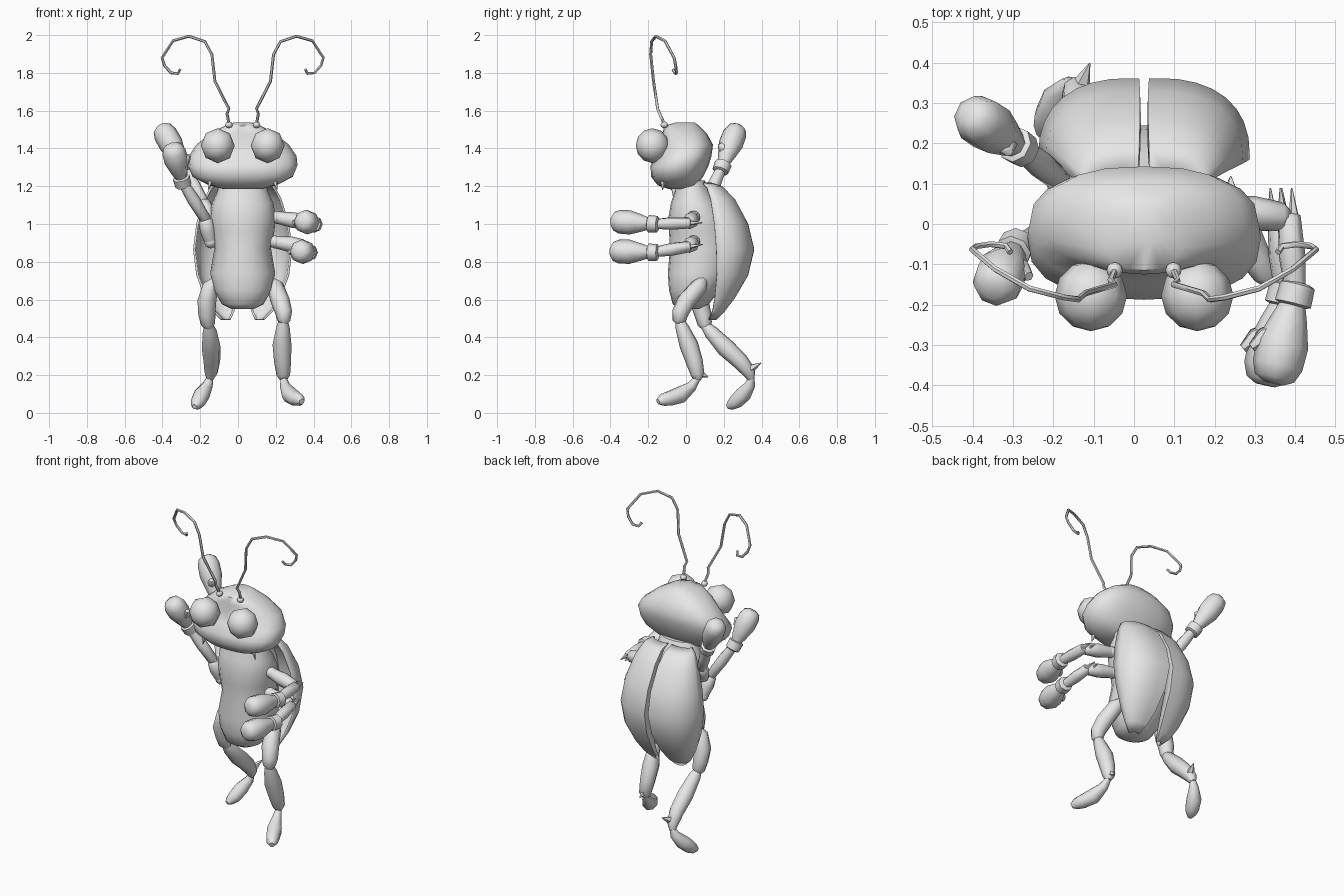
import bpy, bmesh, math
from mathutils import Vector

if "Cube" in bpy.data.objects:
    bpy.data.objects.remove(bpy.data.objects["Cube"])

CX = 0.025  # symmetry plane of head and body

grey = bpy.data.materials.new("plain_grey")
grey.diffuse_color = (0.8, 0.8, 0.8, 1)
grey.use_nodes = True
grey.node_tree.nodes["Principled BSDF"].inputs["Base Color"].default_value = grey.diffuse_color


def finish(bm, name, angle=55):
    bmesh.ops.recalc_face_normals(bm, faces=bm.faces)
    mesh = bpy.data.meshes.new(name)
    bm.to_mesh(mesh)
    bm.free()
    obj = bpy.data.objects.new(name, mesh)
    bpy.context.collection.objects.link(obj)
    mesh.materials.append(grey)
    bpy.ops.object.select_all(action='DESELECT')
    obj.select_set(True)
    bpy.context.view_layer.objects.active = obj
    bpy.ops.object.shade_smooth_by_angle(angle=math.radians(angle))
    return obj


def skin(bm, rings, closed=True):
    """Bridge rows of points with quads; closed rows get end caps."""
    rows = [[bm.verts.new(p) for p in r] for r in rings]
    n = len(rows[0])
    for a, b in zip(rows, rows[1:]):
        for i in range(n if closed else n - 1):
            j = (i + 1) % n
            bm.faces.new((a[i], a[j], b[j], b[i]))
    if closed:
        bm.faces.new(rows[0][::-1])
        bm.faces.new(rows[-1])


def spow(v, e):
    return math.copysign(abs(v) ** e, v)


def stacked(name, sections, power, n=20):
    """Horizontal rounded sections: (z, half width, front y, back y)."""
    bm = bmesh.new()
    rings = []
    for z, w, f, b in sections:
        ring = []
        for i in range(n):
            t = 2 * math.pi * i / n
            ring.append((CX + w * spow(math.cos(t), 2 / power),
                         (f + b) / 2 + (b - f) / 2 * spow(math.sin(t), 2 / power), z))
        rings.append(ring)
    skin(bm, rings)
    return finish(bm, name)


def tube(name, points, n=8, angle=55):
    """Round limb through (x, y, z, radius) points."""
    bm = bmesh.new()
    ps = [Vector(p[:3]) for p in points]
    side = None
    rings = []
    for i, p in enumerate(ps):
        d = (ps[min(i + 1, len(ps) - 1)] - ps[max(i - 1, 0)]).normalized()
        if side is None:
            side = d.orthogonal()
        side = (side - d * side.dot(d)).normalized()
        up = d.cross(side)
        r = points[i][3]
        rings.append([p + r * (math.cos(2 * math.pi * k / n) * side
                               + math.sin(2 * math.pi * k / n) * up) for k in range(n)])
    skin(bm, rings)
    return finish(bm, name, angle)


def ball(name, center, scale, u=8, v=6, angle=55):
    bm = bmesh.new()
    bmesh.ops.create_uvsphere(bm, u_segments=u, v_segments=v, radius=1)
    for vert in bm.verts:  # poles face front and back
        x, y, z = vert.co
        vert.co = (center[0] + x * scale[0], center[1] - z * scale[1], center[2] + y * scale[2])
    return finish(bm, name, angle)


# Head with a wide muzzle
stacked("head", [
    (1.185, .10, -.09, .02), (1.205, .18, -.15, .06), (1.25, .265, -.185, .09),
    (1.31, .29, -.188, .12), (1.36, .285, -.145, .135), (1.42, .245, -.12, .143),
    (1.48, .17, -.125, .11), (1.52, .095, -.115, .07), (1.538, .045, -.05, .045)], 2.5)

# Torso and abdomen
stacked("body", [
    (.55, .06, -.03, .07), (.575, .11, -.07, .12), (.65, .153, -.09, .18),
    (.74, .172, -.096, .23), (.87, .15, -.085, .245), (.96, .168, -.09, .235),
    (1.04, .175, -.092, .21), (1.11, .163, -.08, .17), (1.17, .135, -.06, .13),
    (1.23, .12, -.05, .10)], 2.1)

# Wing covers: (z, outer half width, front y, back y, inner gap)
COVER = [
    (1.215, .13, .09, .13, .02), (1.195, .165, .11, .19, .016), (1.13, .20, .13, .255, .014),
    (1.0, .24, .15, .325, .014), (.865, .257, .16, .357, .016), (.73, .24, .163, .325, .022),
    (.61, .195, .152, .255, .035), (.54, .155, .14, .20, .05), (.495, .11, .12, .155, .07)]
for s, label in ((-1, "right"), (1, "left")):
    bm = bmesh.new()
    rows = []
    for z, w, f, b, g in COVER:
        rows.append([(CX + s * (g + (w - g) * math.cos(t) ** .8), f + (b - f) * math.sin(t) ** .8, z)
                     for t in [max(0, math.pi / 2 * k / 8) if k < 8 else math.pi / 2 - 1e-6
                               for k in range(9)]])
    # turn the inner edge in towards the body
    for row, (z, w, f, b, g) in zip(rows, COVER):
        row.append((CX + s * g, b - .3 * (b - f), z))
    skin(bm, rows, closed=False)
    cover = finish(bm, label + "_wing_cover", 45)
    mod = cover.modifiers.new("thickness", 'SOLIDIFY')
    mod.thickness = .012
    mod.offset = 0

# Eyes, antennae and cheek spikes
ANTENNA = [
    (.098, -.115, 1.53), (.108, -.14, 1.585), (.098, -.15, 1.61), (.172, -.172, 1.755),
    (.188, -.187, 1.897), (.225, -.182, 1.966), (.31, -.16, 1.994), (.394, -.112, 1.97),
    (.452, -.063, 1.88), (.44, -.055, 1.84), (.405, -.05, 1.80), (.368, -.055, 1.797),
    (.357, -.07, 1.818)]
for s, label in ((-1, "right"), (1, "left")):
    ball(label + "_eye", (CX + s * .132, -.178, 1.415), (.09, .088, .092))
    ball(label + "_antenna_base", (CX + s * .073, -.115, 1.525), (.02, .02, .018))
    tube(label + "_antenna", [(CX + s * (x - CX), y, z, .008) for x, y, z in ANTENNA], 6)
    tube(label + "_cheek_spike", [(CX + s * .17, -.12, 1.23, .016), (CX + s * .183, -.125, 1.18, .002)], 5)


def arm(name, shoulder, elbow, cuff, tip, thumb):
    """Upper arm, forearm, cuff, mitten hand with thumb, elbow spikes."""
    s, e, c, t = map(Vector, (shoulder, elbow, cuff, tip))
    th = Vector(thumb)
    ball(name + "_shoulder", s, (.035, .035, .035))
    tube(name + "_upper", [(*s, .032), (*s.lerp(e, .5), .042), (*s.lerp(e, .9), .036), (*e, .02)])
    tube(name + "_forearm", [(*e.lerp(s, .1), .02), (*e, .03), (*e.lerp(c, .5), .034), (*c, .026)])
    d = (t - c).normalized()
    tube(name + "_cuff", [(*(c - d * .03), .03), (*(c - d * .024), .044),
                          (*(c + d * .024), .046), (*(c + d * .03), .03)])
    tube(name + "_hand", [(*c.lerp(t, .08), .03), (*c.lerp(t, .28), .046), (*c.lerp(t, .55), .064),
                          (*c.lerp(t, .8), .063), (*c.lerp(t, .94), .05), (*t, .025)])
    k = c.lerp(t, .4)
    tube(name + "_thumb", [(*k, .03), (*(k + th * .05 + d * .02), .027),
                           (*(k + th * .075 + d * .045), .012)], 6)
    back = (e - c).normalized()
    for off in (-.012, .016):
        p = e + th * off
        tube(name + "_elbow_spike", [(*p, .014), (*(p + back * .075), .002)], 5)


arm("left_upper_arm", (.205, .04, 1.035), (.385, .015, 1.005), (.40, -.175, 1.0), (.345, -.395, 1.015), (-1, 0, 0))
arm("left_lower_arm", (.195, .04, .905), (.36, .015, .88), (.375, -.175, .85), (.325, -.40, .855), (-1, 0, 0))
arm("right_upper_arm", (-.155, .05, 1.035), (-.185, .11, 1.12), (-.285, .19, 1.30), (-.41, .275, 1.52), (.6, -.8, 0))
arm("right_lower_arm", (-.145, .04, .905), (-.175, .0, 1.03), (-.295, -.06, 1.225), (-.35, -.165, 1.42), (.9, -.1, .3))


def leg(name, thigh, shin, foot, spur):
    tube(name + "_thigh", thigh)
    tube(name + "_shin", shin)
    tube(name + "_foot", foot)
    tube(name + "_spur", spur, 5)


# Left leg steps forward, right leg trails behind
leg("left_leg",
    [(.17, .09, .70, .025), (.195, .07, .67, .046), (.225, .0, .59, .05), (.243, -.03, .53, .045),
     (.242, -.035, .49, .036), (.24, -.03, .47, .02)],
    [(.24, -.035, .49, .024), (.238, -.02, .45, .036), (.233, .015, .36, .05), (.236, .045, .27, .045),
     (.24, .062, .20, .036), (.242, .058, .175, .02)],
    [(.242, .058, .18, .018), (.25, .03, .14, .028), (.275, -.03, .095, .045), (.305, -.09, .075, .04),
     (.325, -.125, .068, .033), (.338, -.148, .06, .016)],
    [(.24, .07, .21, .025), (.24, .118, .19, .002)])
leg("right_leg",
    [(-.115, .06, .70, .025), (-.145, .06, .67, .042), (-.165, .07, .59, .05), (-.165, .09, .52, .045),
     (-.158, .10, .47, .038), (-.15, .11, .445, .02)],
    [(-.155, .10, .465, .024), (-.15, .13, .43, .038), (-.142, .21, .345, .05), (-.138, .285, .275, .045),
     (-.142, .335, .215, .036), (-.148, .345, .18, .02)],
    [(-.148, .345, .185, .018), (-.16, .34, .15, .028), (-.19, .305, .10, .043), (-.21, .265, .06, .04),
     (-.222, .24, .043, .03), (-.23, .22, .032, .014)],
    [(-.135, .335, .23, .028), (-.11, .398, .265, .002)])
